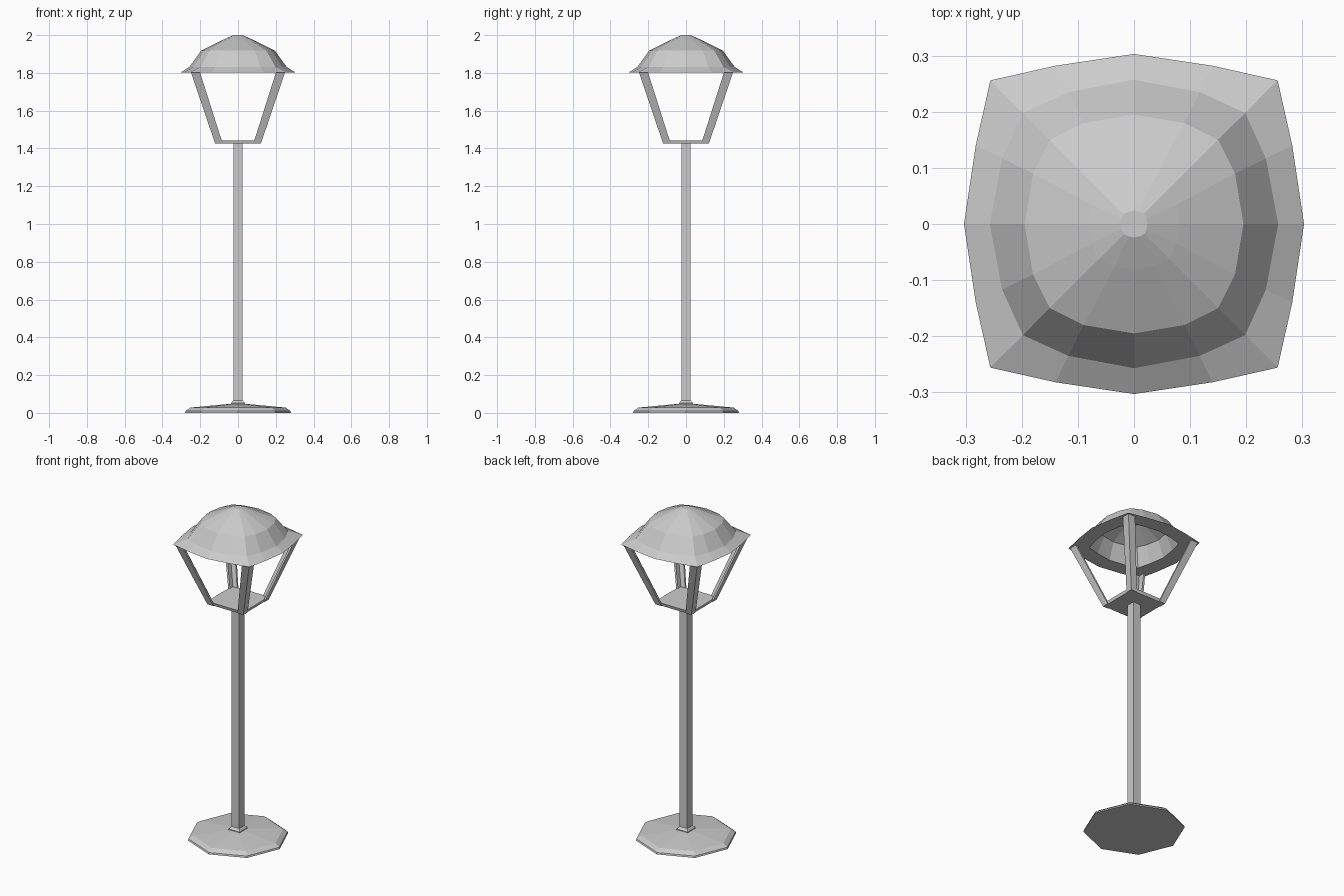
import bpy, bmesh, math

if "Cube" in bpy.data.objects:
    bpy.data.objects.remove(bpy.data.objects["Cube"])


def loft(name, rings):
    """Closed solid through a list of equal-length point rings."""
    bm = bmesh.new()
    vr = [[bm.verts.new(p) for p in ring] for ring in rings]
    n = len(vr[0])
    for lo, hi in zip(vr, vr[1:]):
        for i in range(n):
            j = (i + 1) % n
            bm.faces.new((lo[i], lo[j], hi[j], hi[i]))
    bm.faces.new(vr[0][::-1])
    bm.faces.new(vr[-1])
    bmesh.ops.recalc_face_normals(bm, faces=bm.faces)
    mesh = bpy.data.meshes.new(name)
    bm.to_mesh(mesh)
    bm.free()
    obj = bpy.data.objects.new(name, mesh)
    bpy.context.collection.objects.link(obj)
    return obj


def ngon(n, r, z, offset=0.0):
    return [(r * math.cos(offset + math.tau * i / n),
             r * math.sin(offset + math.tau * i / n), z) for i in range(n)]


def square(h, z):
    return [(h, h, z), (-h, h, z), (-h, -h, z), (h, -h, z)]


def bulged(m, b, a, c, z):
    """Bulged square with 16 points: side middle m, quarter (b, a), corner c."""
    pts = []
    quarter = [(m, 0), (b, a), (c, c), (a, b)]
    for k in range(4):
        for x, y in quarter:
            for _ in range(k):
                x, y = -y, x
            pts.append((x, y, z))
    return pts


# octagonal foot
loft("base", [ngon(8, 0.28, 0), ngon(8, 0.277, 0.01),
              ngon(8, 0.252, 0.028), ngon(8, 0.04, 0.048)])

# square pole with a flared bottom
loft("pole", [square(0.037, 0.042), square(0.037, 0.052),
              square(0.025, 0.066), square(0.025, 1.43)])

# lantern floor
loft("lantern_floor", [bulged(0.118, 0.117, 0.058, 0.115, 1.425),
                       bulged(0.123, 0.122, 0.06, 0.12, 1.443)])


# four angle-section posts leaning outward
def angle_section(c, w, t, z, sx, sy):
    prof = [(c, c), (c - w, c), (c - w, c - t), (c - t, c - t),
            (c - t, c - w), (c, c - w)]
    return [(sx * x, sy * y, z) for x, y in prof]


for label, sx, sy in (("front_left", -1, -1), ("front_right", 1, -1),
                      ("back_left", -1, 1), ("back_right", 1, 1)):
    loft("lantern_post_" + label,
         [angle_section(0.121, 0.040, 0.012, 1.425, sx, sy),
          angle_section(0.25, 0.048, 0.012, 1.806, sx, sy)])

# faceted hollow hood: inside, flat underside, then outside up to the tip
loft("hood", [
    bulged(0.06, 0.055, 0.025, 0.046, 1.965),
    bulged(0.175, 0.16, 0.08, 0.135, 1.903),
    bulged(0.21, 0.195, 0.097, 0.175, 1.803),
    bulged(0.303, 0.282, 0.14, 0.256, 1.803),
    bulged(0.257, 0.235, 0.117, 0.198, 1.832),
    bulged(0.195, 0.18, 0.09, 0.15, 1.918),
    bulged(0.082, 0.075, 0.034, 0.064, 1.974),
    bulged(0.024, 0.022, 0.010, 0.018, 2.0),
])
